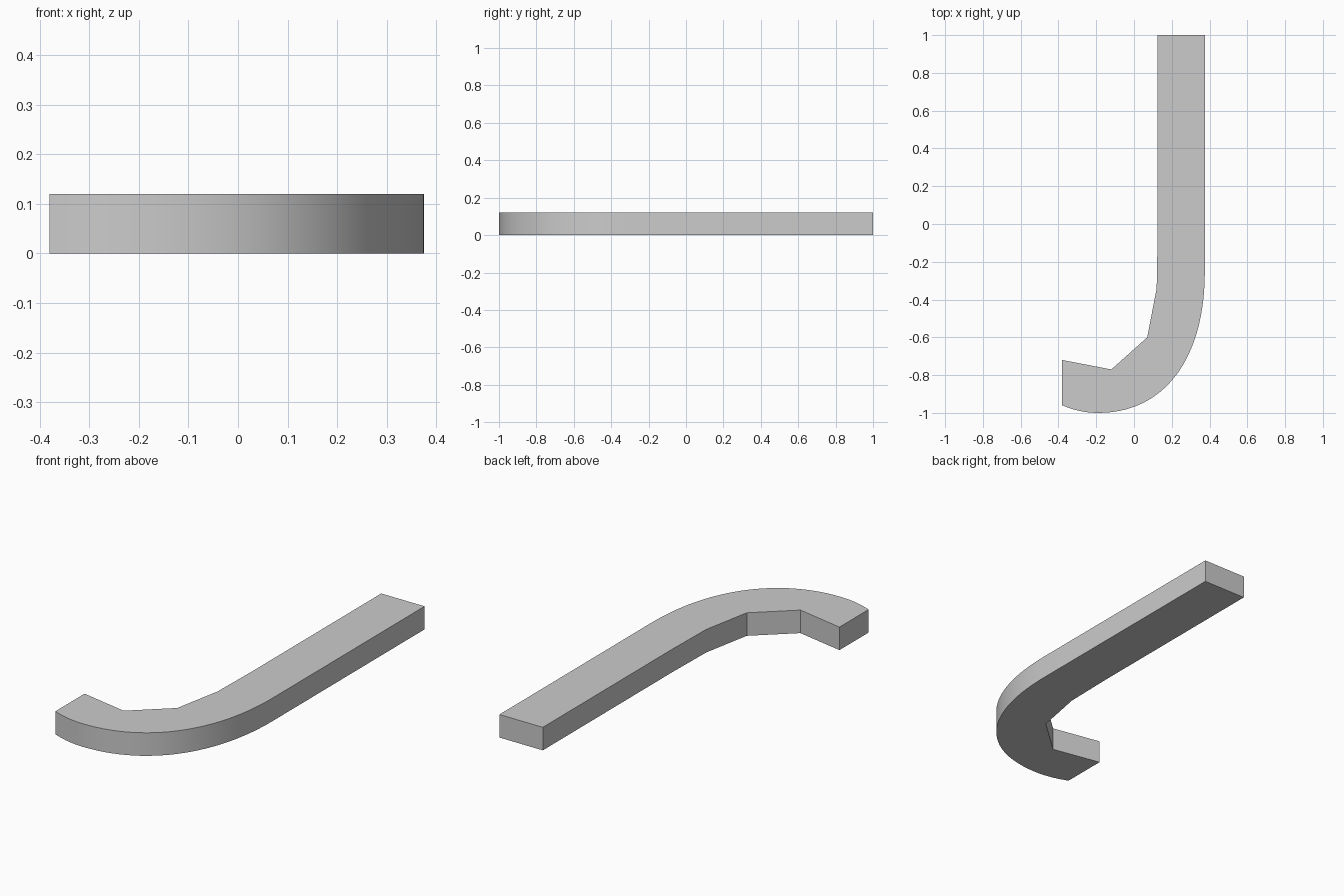
import bpy, bmesh, math
from mathutils import Vector
from mathutils.geometry import interpolate_bezier

cube = bpy.data.objects.get("Cube")
if cube:
    bpy.data.objects.remove(cube, do_unlink=True)

HEIGHT = 0.12

# One plain grey for the whole hook
grey = bpy.data.materials.new("light_grey")
grey.use_nodes = True
colour = (0.6, 0.6, 0.6, 1)
grey.diffuse_color = colour
grey.node_tree.nodes["Principled BSDF"].inputs["Base Color"].default_value = colour


def bezier(points, count):
    return interpolate_bezier(*[Vector((x, y, 0)) for x, y in points], count)


# Smooth outer bend, then the upturned tip
bend = bezier([(0.375, -0.25), (0.375, -0.715), (0.16, -1), (-0.19, -1)], 28)
tip = bezier([(-0.19, -1), (-0.26, -1), (-0.32, -0.985), (-0.38, -0.96)], 8)

# Faceted inner side, from the tip back to the straight shaft
inner = [(-0.38, -0.72), (-0.12, -0.77), (0.07, -0.6), (0.12, -0.34), (0.125, -0.07)]
outline = [(0.125, 1), (0.375, 1)] + [p[:2] for p in bend + tip[1:]] + inner

# Extrude the outline into a solid bar
bm = bmesh.new()
base = bm.faces.new([bm.verts.new((x, y, 0)) for x, y in outline])
top = bmesh.ops.extrude_face_region(bm, geom=[base], use_keep_orig=True)
bmesh.ops.translate(bm, vec=(0, 0, HEIGHT),
                    verts=[g for g in top["geom"] if isinstance(g, bmesh.types.BMVert)])
bmesh.ops.recalc_face_normals(bm, faces=bm.faces)
mesh = bpy.data.meshes.new("hooked_bar")
bm.to_mesh(mesh)
bm.free()
mesh.materials.append(grey)

bar = bpy.data.objects.new("hooked_bar", mesh)
bpy.context.collection.objects.link(bar)
bpy.context.view_layer.objects.active = bar
bar.select_set(True)
bpy.ops.object.shade_smooth_by_angle(angle=math.radians(10))
